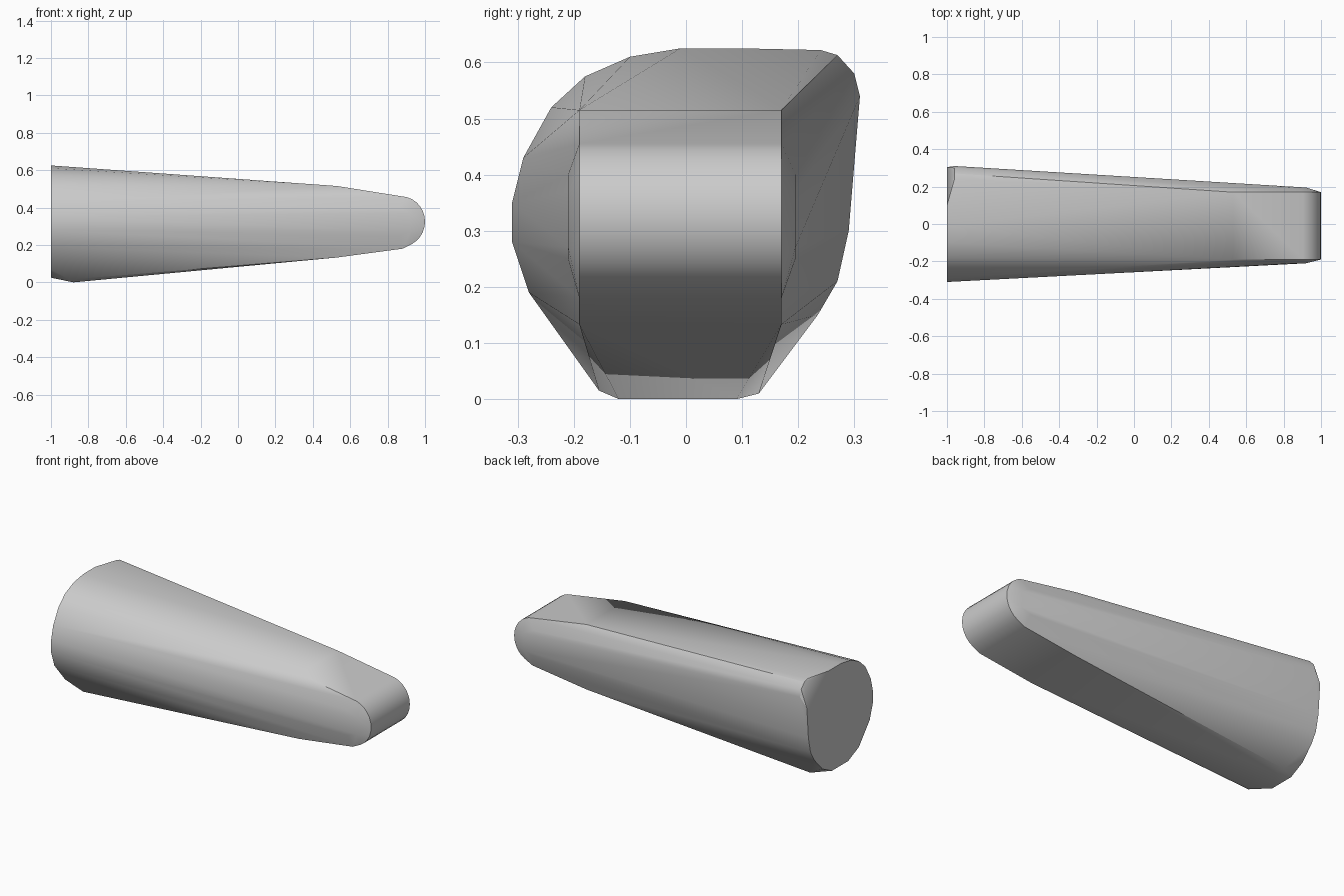
import bpy, bmesh, math

cube = bpy.data.objects.get("Cube")
if cube:
    bpy.data.objects.remove(cube, do_unlink=True)

mat = bpy.data.materials.new("plain grey")
mat.use_nodes = True
grey = (0.6, 0.6, 0.6, 1)
mat.diffuse_color = grey
mat.node_tree.nodes["Principled BSDF"].inputs["Base Color"].default_value = grey


def section(x, outline):
    """Place a (y, z) outline at one station along the length."""
    return [(x, y, z) for y, z in outline]


def across(profile, right, left):
    """Sweep an (x, z) profile straight across the width."""
    return [(x, y, z) for x, z in profile for y in (right, left)]


# Wide butt end, rounded with a flat top
butt = section(-1, [
    (0.10, 0.625), (-0.01, 0.625), (-0.10, 0.61), (-0.18, 0.575),
    (-0.24, 0.52), (-0.29, 0.43), (-0.31, 0.35), (-0.31, 0.28),
    (-0.28, 0.19), (-0.18, 0.07), (-0.08, 0.025), (0.07, 0.025),
    (0.16, 0.07), (0.235, 0.15), (0.27, 0.21), (0.29, 0.30), (0.304, 0.48)])

# Chipped upper corner and bevelled underside, just in from the butt
corner = section(-0.96, [(0.24, 0.622), (0.27, 0.613), (0.30, 0.58), (0.31, 0.54)])
underside = section(-0.9, [(-0.155, 0.015), (0.13, 0.01)])
underside += section(-0.88, [(-0.12, 0), (0.09, 0)])

# Narrow tip: flat shoulders, then a rounded nose
nose = [(0.53, 0.515), (0.53, 0.133), (0.88, 0.18)]
for i in range(13):
    a = math.radians(-75 + i * 12.5)
    nose.append((0.87 + 0.13 * math.cos(a), 0.325 + 0.135 * math.sin(a)))
tip = across(nose, -0.19, 0.17)

# Slight bulge on the tip's cheeks
cheeks = across([(0.92, 0.27), (0.92, 0.37), (0.86, 0.40), (0.86, 0.25)], -0.21, 0.195)

bm = bmesh.new()
for co in butt + corner + underside + tip + cheeks:
    bm.verts.new(co)
hull = bmesh.ops.convex_hull(bm, input=bm.verts[:])
spare = {g for g in hull["geom_interior"] + hull["geom_unused"]
         if isinstance(g, bmesh.types.BMVert)}
bmesh.ops.delete(bm, geom=list(spare), context="VERTS")
bmesh.ops.dissolve_limit(bm, angle_limit=math.radians(0.5),
                         verts=bm.verts[:], edges=bm.edges[:])
bmesh.ops.recalc_face_normals(bm, faces=bm.faces[:])

mesh = bpy.data.meshes.new("tapered_body")
bm.to_mesh(mesh)
bm.free()
mesh.materials.append(mat)
body = bpy.data.objects.new("tapered_body", mesh)
bpy.context.collection.objects.link(body)
bpy.context.view_layer.objects.active = body
body.select_set(True)
bpy.ops.object.shade_smooth_by_angle(angle=math.radians(30))
